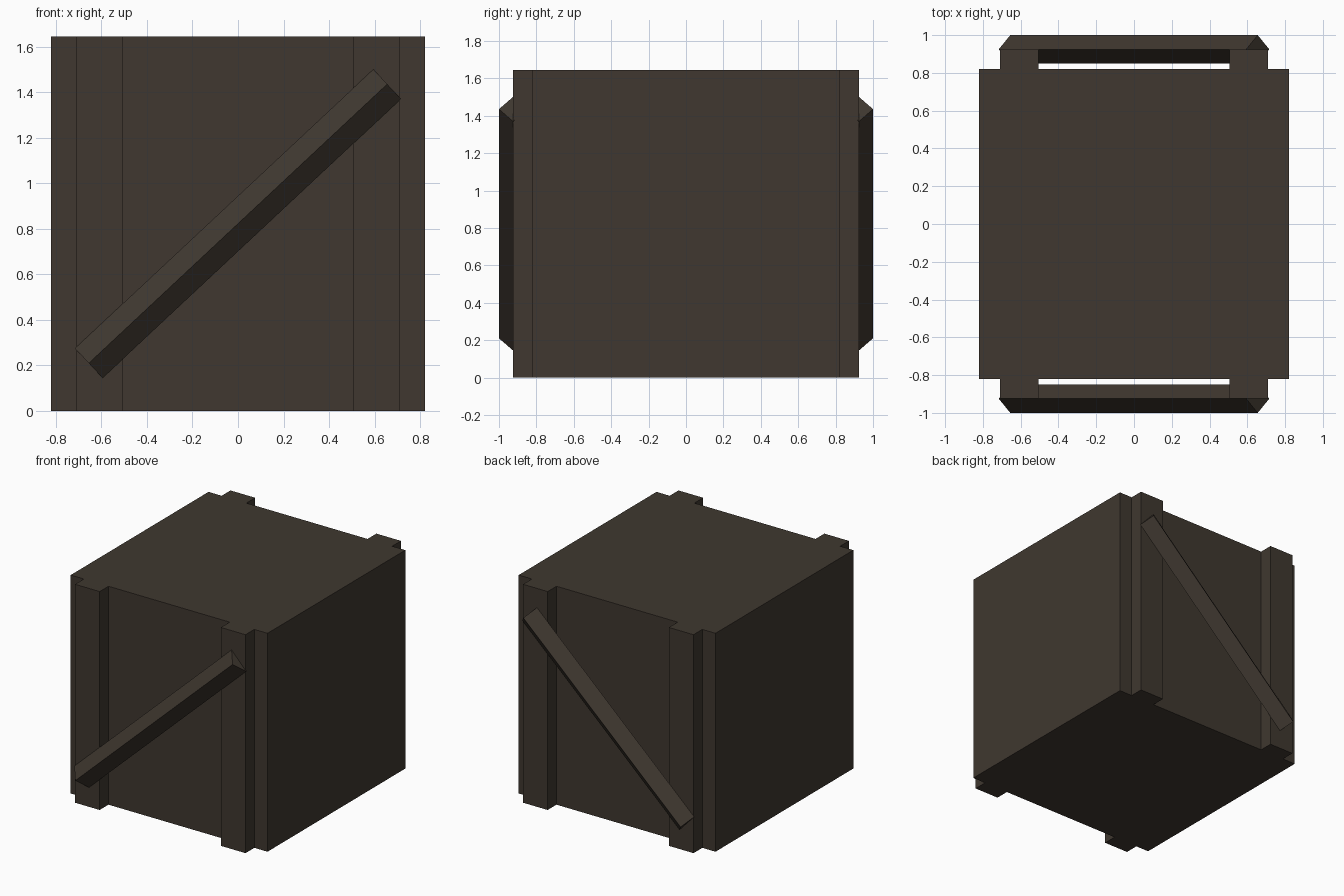
import bpy
import bmesh
from mathutils import Vector

if "Cube" in bpy.data.objects:
    bpy.data.objects.remove(bpy.data.objects["Cube"])

wood = bpy.data.materials.new("dark_wood")
wood.diffuse_color = (0.05, 0.039, 0.029, 1.0)
wood.use_nodes = True
wood.node_tree.nodes["Principled BSDF"].inputs["Base Color"].default_value = wood.diffuse_color


def prism(name, outline, offset):
    """Extrude a closed outline of 3D points along an offset vector."""
    bm = bmesh.new()
    face = bm.faces.new([bm.verts.new(p) for p in outline])
    grown = bmesh.ops.extrude_face_region(bm, geom=[face], use_keep_orig=True)
    moved = [v for v in grown["geom"] if isinstance(v, bmesh.types.BMVert)]
    bmesh.ops.translate(bm, verts=moved, vec=offset)
    bmesh.ops.recalc_face_normals(bm, faces=bm.faces)
    mesh = bpy.data.meshes.new(name)
    bm.to_mesh(mesh)
    bm.free()
    mesh.materials.append(wood)
    obj = bpy.data.objects.new(name, mesh)
    bpy.context.collection.objects.link(obj)
    return obj


# Crate body: square plan with two upright battens on front and back
H, S, P = 1.645, 0.82, 0.925
right = [(S, -S), (S, S), (0.71, S), (0.71, P), (0.505, P), (0.505, S)]
back = right[1:] + [(-x, y) for x, y in reversed(right[1:])]
front = [(-x, -y) for x, y in back]
prism("crate_body", [(x, y, 0) for x, y in back + front], Vector((0, 0, H)))

# Diagonal braces: diamond section, rising towards +x on both faces
start, end = Vector((-0.655, 0, 0.21)), Vector((0.655, 0, 1.435))
along = end - start
across = Vector((-along.z, 0, along.x)).normalized() * 0.089
depth = Vector((0, 0.075, 0))
for name, side in (("front_brace", -1), ("back_brace", 1)):
    c = start + Vector((0, side * P, 0))
    prism(name, [c + across, c + depth, c - across, c - depth], along)
